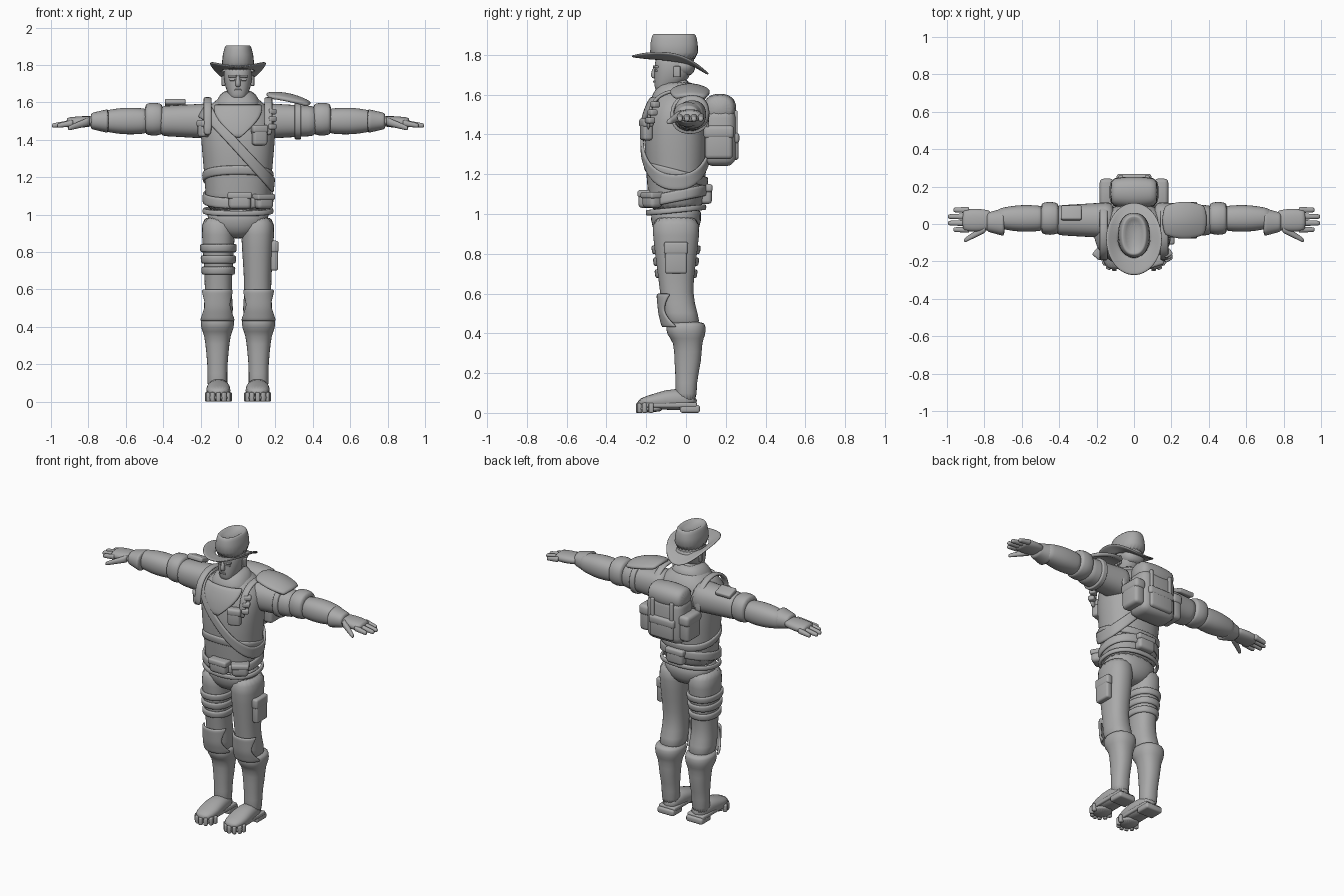
import bpy, bmesh
from math import sin, cos, pi, tau, radians, copysign

if "Cube" in bpy.data.objects:
    bpy.data.objects.remove(bpy.data.objects["Cube"], do_unlink=True)

grey = bpy.data.materials.new("clay grey")
grey.use_nodes = True
grey.diffuse_color = (.4, .4, .4, 1)
grey.node_tree.nodes["Principled BSDF"].inputs["Base Color"].default_value = grey.diffuse_color


def finish(name, bm):
    bmesh.ops.recalc_face_normals(bm, faces=bm.faces)
    mesh = bpy.data.meshes.new(name)
    bm.to_mesh(mesh)
    bm.free()
    for face in mesh.polygons:
        face.use_smooth = True
    mesh.materials.append(grey)
    obj = bpy.data.objects.new(name, mesh)
    bpy.context.collection.objects.link(obj)
    return obj


def rounded(angle):
    # Cross-section slightly squarer than a circle
    return [copysign(abs(w) ** .87, w) for w in (cos(angle), sin(angle))]


def skin(bm, rings, closed):
    # Quads between neighbouring rows of vertices
    for low, high in zip(rings, rings[1:]):
        corners = list(zip(low, high))
        following = corners[1:] + corners[:1]
        pairs = list(zip(corners, following))
        for (a, b), (c, d) in pairs if closed else pairs[:-1]:
            bm.faces.new((a, c, d, b))


def loft(name, rows, axis="z", across=0, side=1, count=20):
    # Each row: place on the axis, second centre value, two radii
    bm = bmesh.new()
    rings = []
    for place, centre, wide, deep in rows:
        ring = []
        for i in range(count):
            c, s = rounded(tau * i / count)
            p, q = across + wide * c, centre + deep * s
            x, y, z = {"x": (place, p, q), "y": (p, place, q), "z": (p, q, place)}[axis]
            ring.append(bm.verts.new((x * side, y, z)))
        rings.append(ring)
    skin(bm, rings, True)
    bm.faces.new(rings[0])
    bm.faces.new(rings[-1])
    finish(name, bm).modifiers.new("smooth", "SUBSURF")


def limb(name, start, end, near, far, swell=0, flat=1, across=.03, level=1.5,
         shift=0, drop=0, side=1):
    # Tapered, swelling tube along x; it may drift sideways and down
    rings = 6
    bm = bmesh.new()
    rows = []
    for k in range(rings + 1):
        t = k / rings
        x = start + (end - start) * t
        radius = near + (far - near) * t + swell * sin(pi * t)
        row = []
        for i in range(16):
            c, s = rounded(tau * i / 16)
            row.append(bm.verts.new((x * side, across + shift * t + radius * c,
                                     level - drop * t + radius * flat * s)))
        rows.append(row)
    skin(bm, rows, True)
    bm.faces.new(rows[0])
    bm.faces.new(rows[-1])
    finish(name, bm).modifiers.new("smooth", "SUBSURF")


def patch(name, point, along, thick, closed=False, side=1, rows=4):
    # Thickened sheet through point(u, v)
    bm = bmesh.new()
    sheet = []
    for j in range(rows + 1):
        line = []
        for i in range(along if closed else along + 1):
            x, y, z = point(i / along, j / rows)
            line.append(bm.verts.new((x * side, y, z)))
        sheet.append(line)
    skin(bm, sheet, closed)
    obj = finish(name, bm)
    shell = obj.modifiers.new("thickness", "SOLIDIFY")
    shell.thickness, shell.offset = thick, 0
    obj.modifiers.new("smooth", "SUBSURF")


def box(name, centre, size, turn=0, roll=0):
    bm = bmesh.new()
    bmesh.ops.create_cube(bm, size=1)
    for v in bm.verts:
        v.co = [c * s for c, s in zip(v.co, size)]
    obj = finish(name, bm)
    obj.location = centre
    obj.rotation_euler = (radians(roll), 0, radians(turn))
    edge = obj.modifiers.new("round", "BEVEL")
    edge.width, edge.segments = min(size) * .3, 3


def pouch(name, centre, size, turn=0):
    # Rounded bag with a wider flap across its top
    (x, y, z), (w, d, h) = centre, size
    box(name, centre, size, turn)
    box(name + "_flap", (x, y, z + h * .3), (w * 1.1, d * 1.1, h * .4), turn)


def surface(rows, angle, z, gap=0, across=0):
    # Point on an upright loft, pushed out by gap
    ordered = sorted(rows)
    for low, high in zip(ordered, ordered[1:]):
        if z <= high[0]:
            break
    k = min(max((z - low[0]) / (high[0] - low[0]), 0), 1)
    centre, wide, deep = [p + (q - p) * k for p, q in zip(low[1:], high[1:])]
    c, s = rounded(angle)
    return across + (wide + gap) * c, centre + (deep + gap) * s, z


def band(name, rows, level, height, gap, tilt=0, across=0, side=1):
    def point(u, v):
        x, y, z = surface(rows, tau * u, level + height * (v - .5), gap, across)
        return x, y, z + tilt * (y + .05)
    patch(name, point, 28, .018, True, side, rows=2)


# Torso, hips and bands
torso = [(1, -.05, .18, .14), (1.1, -.05, .17, .14), (1.3, -.05, .19, .16),
         (1.42, -.05, .2, .16), (1.52, -.04, .2, .15), (1.58, -.03, .16, .13),
         (1.65, -.04, .07, .08)]
loft("jacket", torso, count=28)
loft("hips", [(1.06, -.05, .17, .13), (.96, -.05, .17, .13), (.91, -.05, .13, .11),
              (.87, -.05, .05, .07)])
band("belt", torso, 1.09, .06, .01, tilt=.2)
band("jacket_hem", torso, 1.02, .03, .004, tilt=.1)
band("jacket_fold", torso, 1.2, .05, .003, tilt=-.25)


def chest_strap(u, v):
    # Settle on the height where a slanting plane meets the torso
    z = 1.36
    for step in range(14):
        z = (z + 1.36 - 1.15 * surface(torso, tau * u, z)[0]) / 2
    return surface(torso, tau * u, z + .08 * (v - .5), .012)


def scarf_front(u, v):
    return surface(torso, -pi / 2 + (u - .5) * 1.7 * (1.03 - v), 1.59 - .18 * v, .016)


patch("chest_strap", chest_strap, 36, .016, True)

# Neck and scarf
loft("neck", [(1.56, -.04, .07, .07), (1.7, -.04, .06, .06)])
loft("scarf_collar", [(1.54, -.06, .12, .11), (1.58, -.06, .13, .12), (1.62, -.05, .11, .11),
                      (1.67, -.04, .08, .08)])
patch("scarf_front", scarf_front, 10, .02)

# Head and face
loft("head", [(1.61, -.12, .04, .03), (1.64, -.1, .05, .06), (1.68, -.07, .07, .09),
              (1.75, -.06, .08, .1), (1.82, -.05, .07, .1)])
loft("nose", [(1.68, -.16, .015, .01), (1.7, -.16, .015, .023), (1.75, -.15, .01, .01)], count=10)
loft("hair", [(1.69, -.02, .05, .05), (1.73, -.02, .08, .07), (1.78, -.02, .08, .07)])
box("mouth", (0, -.16, 1.665), (.04, .01, .01))
for side, tag in ((1, "left_"), (-1, "right_")):
    box(tag + "brow", (side * .03, -.152, 1.74), (.045, .02, .014), side * 12)
    box(tag + "eye", (side * .03, -.15, 1.72), (.03, .014, .01), side * 12)
    box(tag + "ear", (side * .078, -.045, 1.715), (.016, .035, .055), side * -12)

# Hat
loft("hat_crown", [(1.75, -.06, .1, .13), (1.87, -.06, .08, .12), (1.9, -.06, .07, .11),
                   (1.91, -.06, .06, .1), (1.88, -.06, .03, .07)], count=24)


def brim(u, v):
    # Sides curl up, back droops
    c, s = cos(tau * u), sin(tau * u)
    y = -.08 + s * (.1 + .095 * v)
    lift = v * (.04 * c * c - .045 * max(s, 0) ** 2)
    return c * (.085 + .065 * v), y, 1.77 - .12 * (y + .08) + lift


patch("hat_brim", brim, 36, .012, True)

# Leg profiles shared by both sides
leg = [(1, -.05, .09, .12), (.9, -.05, .09, .12), (.75, -.05, .08, .1), (.6, -.05, .07, .08),
       (.5, -.03, .08, .09), (.42, -.01, .08, .09)]
boot = [(.46, 0, .08, .09), (.44, 0, .09, .1), (.39, 0, .09, .1), (.36, .01, .07, .07),
        (.26, .01, .06, .07), (.15, 0, .05, .05), (.04, 0, .06, .06)]
foot = [(.06, .06, .05, .04), (-.06, .07, .06, .06), (-.15, .06, .07, .04), (-.25, .05, .05, .02)]
sole = [(0, -.18, .065, .065), (.04, -.18, .07, .07)]


def knee(u, v):
    spread = .75 + .6 * abs(v + v - 1) ** 1.5
    return surface(leg, -pi / 2 + (u + u - 1) * spread, .43 + .17 * v, .012, across=.11)


def pack_strap(u, v):
    return .14 + .045 * v, -.04 - .15 * cos(pi * u), 1.42 + .2 * sin(pi * u) ** .6


for side, tag in ((1, "left_"), (-1, "right_")):
    # Arm and hand
    limb(tag + "sleeve", .1, .43, near=.1, far=.08, across=.02, side=side)
    limb(tag + "sleeve_cuff", .4, .5, near=.08, far=.08, swell=.01, level=1.51, side=side)
    limb(tag + "forearm", .47, .74, near=.065, far=.05, swell=.015, side=side)
    limb(tag + "glove_cuff", .69, .79, near=.078, far=.05, flat=.85, across=.01, side=side)
    limb(tag + "palm", .76, .92, near=.05, far=.055, swell=.01, flat=.5, across=.02,
         drop=.01, side=side)
    for i, finger in enumerate(("index", "middle", "ring", "little")):
        limb(tag + finger + "_finger", .88, 1 - .015 * (i - 1.5) ** 2, near=.018, far=.012,
             across=.035 * i - .03, level=1.49, drop=.015, side=side)
    limb(tag + "thumb", .79, .91, near=.025, far=.012, across=-.02, shift=-.07, drop=.04, side=side)
    # Leg, boot and sole
    loft(tag + "trouser_leg", leg, across=.105, side=side)
    loft(tag + "boot", boot, across=.11, side=side)
    loft(tag + "foot", foot, "y", across=.105, side=side)
    patch(tag + "knee_pad", knee, 10, .016, side=side, rows=8)
    box(tag + "boot_welt", (side * .105, -.08, .04), (.12, .27, .025))
    box(tag + "heel", (side * .105, .02, .02), (.12, .1, .04))
    loft(tag + "fore_sole", sole, across=.105, side=side)
    for i in range(7):
        angle = pi + pi * i / 6
        box(tag + "sole_lug", (side * (.105 + .06 * cos(angle)), -.175 + .065 * sin(angle), .025),
            (.025, .025, .05), side * 30 * i)
    # Pack strap and side pocket
    patch(tag + "pack_strap", pack_strap, 12, .018, side=side, rows=2)
    pouch(tag + "pack_pocket", (side * .145, .165, 1.36), (.07, .14, .17))
    box(tag + "pack_buckle_strap", (side * .07, .25, 1.42), (.025, .02, .2))


def guard(u, v):
    # Rounded plate draped over the shoulder
    a, b = u + u - 1, v + v - 1
    x = .27 + .12 * a * (1 - .12 * b * b)
    y = .02 + .1 * b * (1 - .25 * a * a)
    return x, y, 1.645 - 1.5 * (x - .2) ** 2 - 3 * (y - .02) ** 2


# Shoulder guard and sleeve trims
patch("shoulder_guard", guard, 8, .024, rows=8)
limb("left_sleeve_band", .3, .34, near=.1, far=.1, across=.02)
box("right_sleeve_patch", (-.335, .06, 1.595), (.11, .08, .03), roll=-18)

# Backpack
box("pack_body", (0, .17, 1.385), (.26, .16, .29))
limb("pack_roll", -.13, .13, near=.07, far=.07, swell=.015, flat=.9, across=.17, level=1.53)
pouch("pack_back_pocket", (0, .235, 1.34), (.17, .06, .14))

# Belt, chest and thigh pouches
pouch("belt_front_pouch", (.01, -.205, 1.075), (.12, .07, .09))
pouch("belt_left_pouch", (.135, -.17, 1.07), (.1, .07, .08), turn=32)
pouch("belt_back_pouch", (0, .1, 1.1), (.12, .06, .1))
pouch("left_chest_pouch", (.115, -.2, 1.425), (.08, .05, .11), turn=18)
pouch("right_chest_pouch", (-.18, -.15, 1.46), (.05, .07, .09), turn=-40)
pouch("left_thigh_pouch", (.195, -.05, .78), (.04, .11, .16))
for i in range(3):
    box("strap_cartridge", (.18, -.18 + .012 * i, 1.47 + .04 * i), (.045, .04, .03), turn=30)

# Thigh wraps on the right leg
for i in range(3):
    band("right_thigh_wrap", leg, .82 - .06 * i, .045, .005, across=.105, side=-1)
